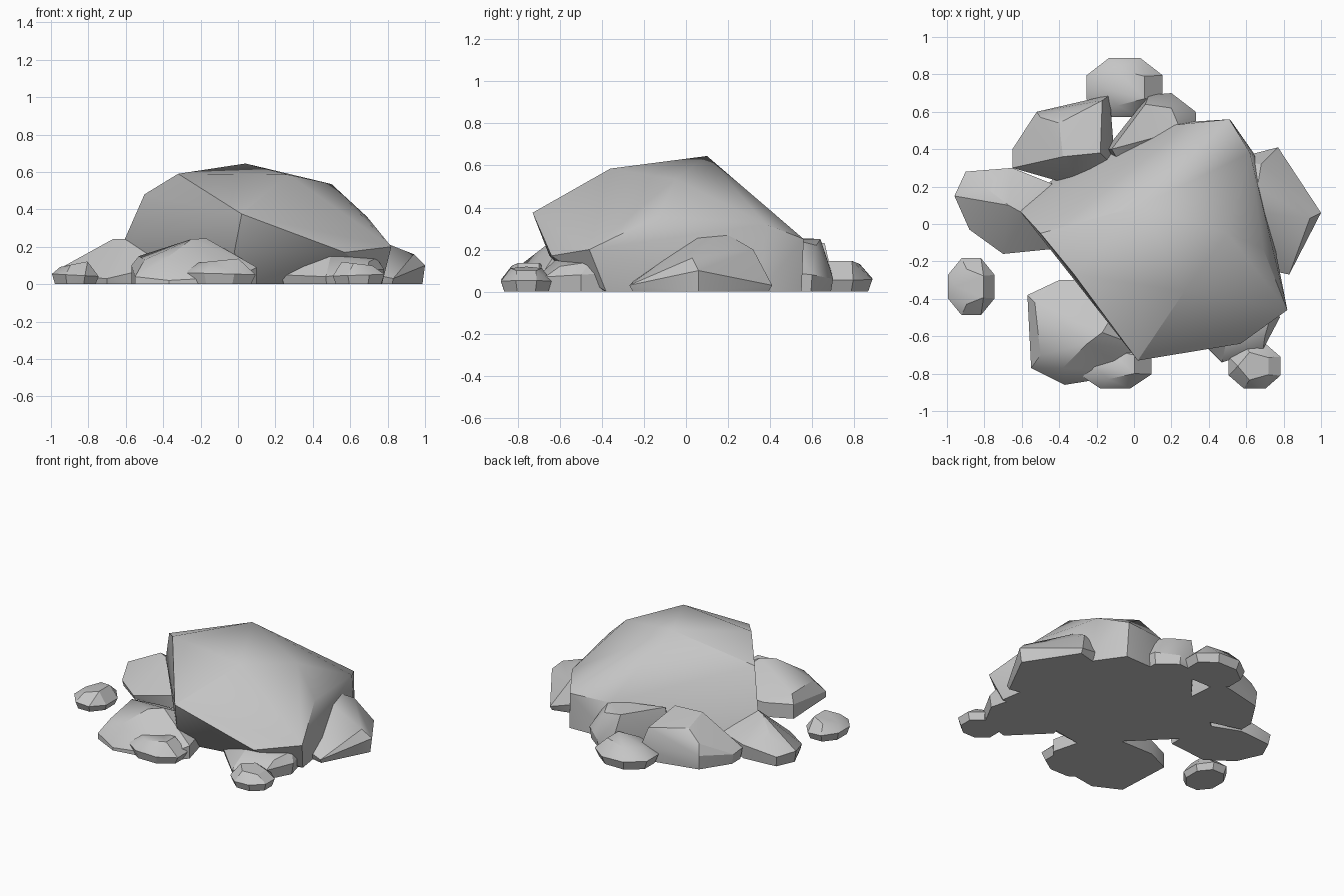
import bpy
import bmesh
import math
from mathutils import Vector

if "Cube" in bpy.data.objects:
    bpy.data.objects.remove(bpy.data.objects["Cube"], do_unlink=True)

# One plain stone colour
stone = bpy.data.materials.new("stone grey")
stone.use_nodes = True
grey = (0.56, 0.56, 0.56, 1)
stone.diffuse_color = grey
stone.node_tree.nodes["Principled BSDF"].inputs["Base Color"].default_value = grey


def hull(name, points):
    """Convex stone wrapped around a handful of corner points."""
    bm = bmesh.new()
    for point in points:
        bm.verts.new(point)
    result = bmesh.ops.convex_hull(bm, input=bm.verts)
    unused = {g for g in result["geom_interior"] if isinstance(g, bmesh.types.BMVert)}
    bmesh.ops.delete(bm, geom=list(unused), context="VERTS")
    bmesh.ops.dissolve_limit(bm, angle_limit=math.radians(2), verts=bm.verts, edges=bm.edges)
    bmesh.ops.recalc_face_normals(bm, faces=bm.faces)
    mesh = bpy.data.meshes.new(name)
    bm.to_mesh(mesh)
    bm.free()
    mesh.materials.append(stone)
    stone_object = bpy.data.objects.new(name, mesh)
    bpy.context.collection.objects.link(stone_object)
    bpy.ops.object.select_all(action="DESELECT")
    stone_object.select_set(True)
    bpy.context.view_layer.objects.active = stone_object
    bpy.ops.object.shade_smooth_by_angle(angle=math.radians(28))


def rock(name, shoulder, crest, foot=0.95):
    """Stone with an uneven widest outline, a tucked-in foot on the ground and a crest."""
    corners = [Vector(p) for p in shoulder]
    middle = sum(corners, Vector()) / len(corners)
    base = [middle.lerp(corner, foot) for corner in corners]
    hull(name, corners + [Vector((b.x, b.y, 0)) for b in base] + crest)


def ring(centre, width, depth, height, sides, tilt):
    """Slightly tilted oval ring of corners."""
    turns = [math.tau * (i + 0.5) / sides for i in range(sides)]
    return [(centre[0] + width * math.cos(t), centre[1] + depth * math.sin(t),
             height * (1 + tilt * math.cos(t))) for t in turns]


def pebble(name, centre, width, depth, height, tilt):
    """Small rounded stone: wide uneven shoulder below a narrower crown."""
    shoulder = ring(centre, width, depth, height * 0.4, 8, -tilt)
    crown = ring(centre, width * 0.6, depth * 0.6, height * 0.9, 5, tilt)
    rock(name, shoulder, crown, 0.87)


# Great boulder: crown, overhanging rim, then the foot on the ground
crown = [(.04, .1, .645), (-.32, -.27, .59), (.27, -.36, .585), (.5, -.05, .535), (-.5, -.05, .48)]
rim = [(-.61, .07, .23), (.02, -.73, .375), (.57, -.64, .17), (.82, -.46, .2),
       (.69, -.13, .36), (.62, .38, .32), (.51, .56, .25), (.22, .53, .25), (-.02, -.65, .17)]
foot = [(-.55, .15, 0), (-.35, .3, 0), (.2, .54, 0), (.52, .55, 0),
        (.66, .35, 0), (.77, -.38, 0), (.05, -.5, 0), (-.45, 0, 0)]
hull("great_boulder", crown + rim + foot)

# Stones leaning on the sides of the boulder
rock("left_side_stone",
     [(.5, .34, .1), (.77, .41, .03), (1, .06, .1), (.83, -.27, .03), (.5, -.2, .1)],
     [(.68, .32, .2), (.66, .2, .27), (.66, .06, .27), (.94, .03, .16)])
rock("right_side_stone",
     [(-.96, .15, .08), (-.9, .28, .07), (-.65, .3, .1),
      (-.4, .2, .1), (-.4, -.13, .1), (-.7, -.16, .03), (-.88, -.03, .04)],
     [(-.67, .1, .24), (-.58, .05, .24), (-.8, .2, .15)])

# Stones stacked behind the boulder
rock("back_right_stone",
     [(-.65, .4, .07), (-.52, .6, .1), (-.13, .69, .1), (-.1, .3, .1), (-.3, .2, .1), (-.65, .3, .08)],
     [(-.5, .57, .17), (-.17, .66, .23), (-.4, .54, .24), (-.38, .36, .28), (-.18, .38, .28)])
rock("back_middle_stone",
     [(-.15, .4, .1), (.08, .69, .1), (.2, .7, .06), (.33, .6, .08), (.34, .4, .1), (0, .2, .1)],
     [(-.12, .4, .26), (.06, .64, .25), (.2, .62, .22), (.25, .5, .25)])
pebble("far_back_stone", (-.05, .73), .22, .17, .15, .1)

# Stones scattered in front
rock("front_right_stone",
     [(-.57, -.38, .1), (-.4, -.3, .1), (0, -.3, .1), (.1, -.68, .09), (0, -.8, .04),
      (-.37, -.86, .02), (-.55, -.77, .04)],
     [(-.53, -.42, .15), (-.25, -.64, .24), (-.17, -.58, .245), (-.5, -.7, .13), (-.38, -.77, .14)], 1)
pebble("front_small_stone", (-.1, -.75), .21, .14, .14, .1)
rock("front_left_stone",
     [(.23, -.5, .05), (.47, -.74, .04), (.69, -.67, .07), (.78, -.5, .08), (.7, -.2, .1), (.3, -.3, .1)],
     [(.5, -.6, .17), (.34, -.56, .1), (.7, -.6, .12), (.74, -.46, .14)])
pebble("front_pebble", (.645, -.76), .15, .13, .12, -.1)
pebble("lone_pebble", (-.87, -.335), .135, .165, .12, .15)
